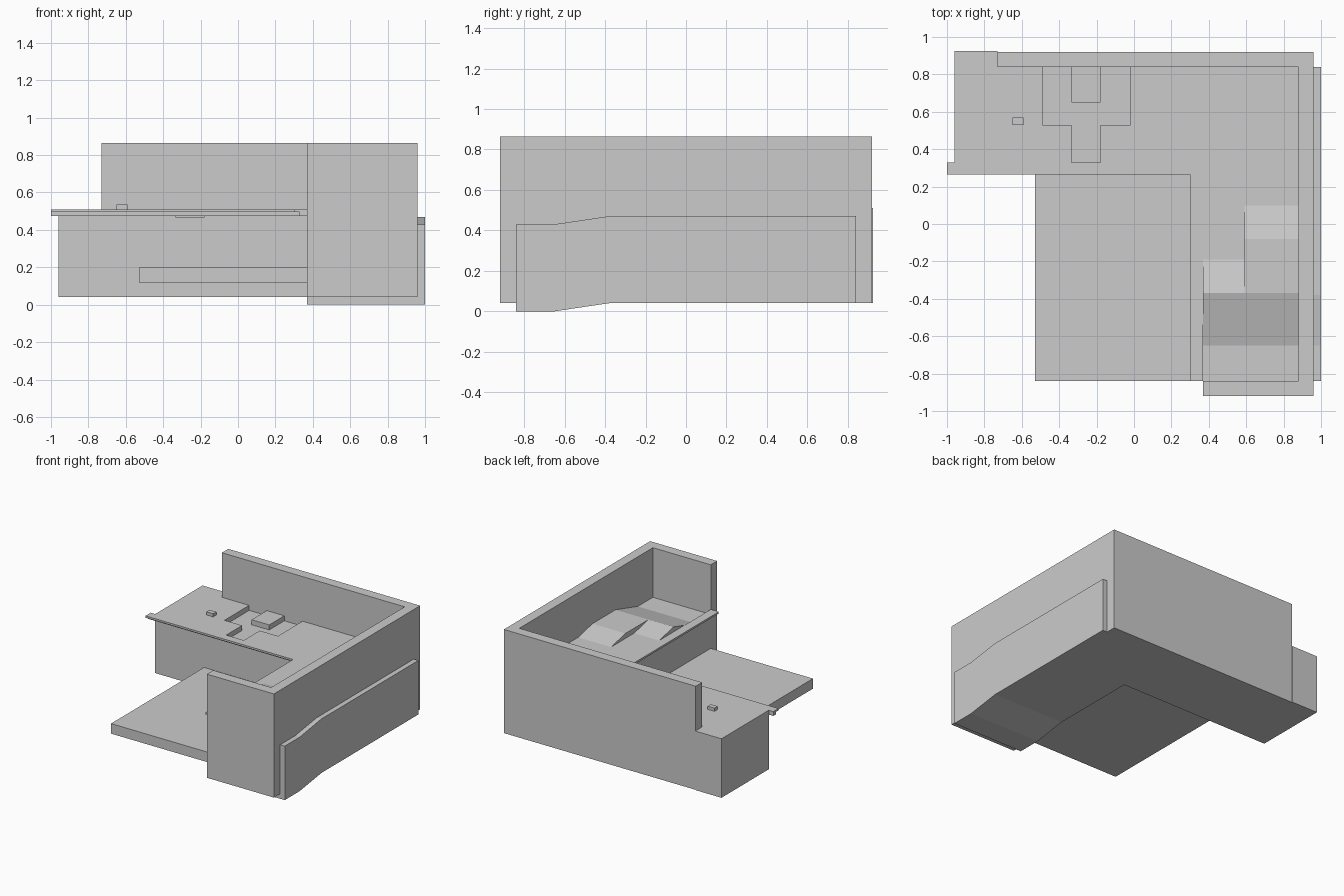
import bpy, bmesh
from mathutils import Vector

if "Cube" in bpy.data.objects:
    bpy.data.objects.remove(bpy.data.objects["Cube"])


def prism(name, pts, lo, hi, axis='z'):
    """Extrude a 2D outline: axis 'z' takes (x, y) points, axis 'x' takes (y, z) points."""
    put = (lambda a, b, h: (a, b, h)) if axis == 'z' else (lambda a, b, h: (h, a, b))
    bm = bmesh.new()
    face = bm.faces.new([bm.verts.new(put(a, b, lo)) for a, b in pts])
    ext = bmesh.ops.extrude_face_region(bm, geom=[face])
    move = Vector(put(0, 0, hi - lo))
    bmesh.ops.translate(bm, vec=move, verts=[v for v in ext['geom'] if isinstance(v, bmesh.types.BMVert)])
    bmesh.ops.recalc_face_normals(bm, faces=bm.faces)
    mesh = bpy.data.meshes.new(name)
    bm.to_mesh(mesh)
    bm.free()
    obj = bpy.data.objects.new(name, mesh)
    bpy.context.collection.objects.link(obj)
    return obj


def box(name, x0, x1, y0, y1, z0, z1):
    return prism(name, [(x0, y0), (x1, y0), (x1, y1), (x0, y1)], z0, z1)


# Tall walls around the back, right and front
prism("perimeter_wall", [(-0.73, 0.84), (0.88, 0.84), (0.88, -0.84), (0.37, -0.84),
                         (0.37, -0.92), (0.96, -0.92), (0.96, 0.92), (-0.73, 0.92)], 0.04, 0.865)

# Right wing: two floor strips with staggered ramps, plus the outer skirt
underside = [(-0.84, 0), (-0.65, 0), (-0.38, 0.04), (0.84, 0.04)]
for name, x0, x1, foot, crest in (("inner_ramp_floor", 0.37, 0.59, -0.19, -0.37),
                                  ("outer_ramp_floor", 0.59, 0.88, 0.10, -0.08)):
    top = [(0.84, 0.51), (foot, 0.51), (crest, 0.55)]
    if crest > -0.37:
        top.append((-0.37, 0.55))
    prism(name, underside + top + [(-0.65, 0.47), (-0.84, 0.47)], x0, x1, 'x')
prism("outer_skirt", underside + [(0.84, 0.47), (-0.38, 0.47), (-0.65, 0.43), (-0.84, 0.43)],
      0.88, 1.0, 'x')

# Left wing: solid base with raised floor plates that leave a sunken T
prism("left_wing_base", [(-0.96, 0.33), (0.37, 0.33), (0.37, 0.84), (-0.73, 0.84),
                         (-0.73, 0.925), (-0.96, 0.925)], 0.04, 0.47)
prism("left_floor_plate", [(-0.96, 0.33), (-0.335, 0.33), (-0.335, 0.53), (-0.49, 0.53),
                           (-0.49, 0.84), (-0.73, 0.84), (-0.73, 0.925), (-0.96, 0.925)], 0.47, 0.51)
prism("right_floor_plate", [(-0.18, 0.33), (0.37, 0.33), (0.37, 0.84), (-0.02, 0.84),
                            (-0.02, 0.53), (-0.18, 0.53)], 0.47, 0.51)
box("recess_block", -0.335, -0.18, 0.65, 0.84, 0.47, 0.51)
box("small_floor_box", -0.65, -0.59, 0.53, 0.57, 0.51, 0.535)

# Stepped edge trim along the inner corner
for name, out, z0, z1 in (("trim_upper_lip", 0.07, 0.495, 0.51), ("trim_lower_lip", 0.04, 0.475, 0.495)):
    x, y = 0.37 - out, 0.335 - out
    prism(name, [(-1, y), (x, y), (x, -0.84), (0.37, -0.84), (0.37, 0.33), (-1, 0.33)], z0, z1)

# Low platform in the inner corner
box("lower_platform", -0.53, 0.37, -0.84, 0.33, 0.12, 0.20)
